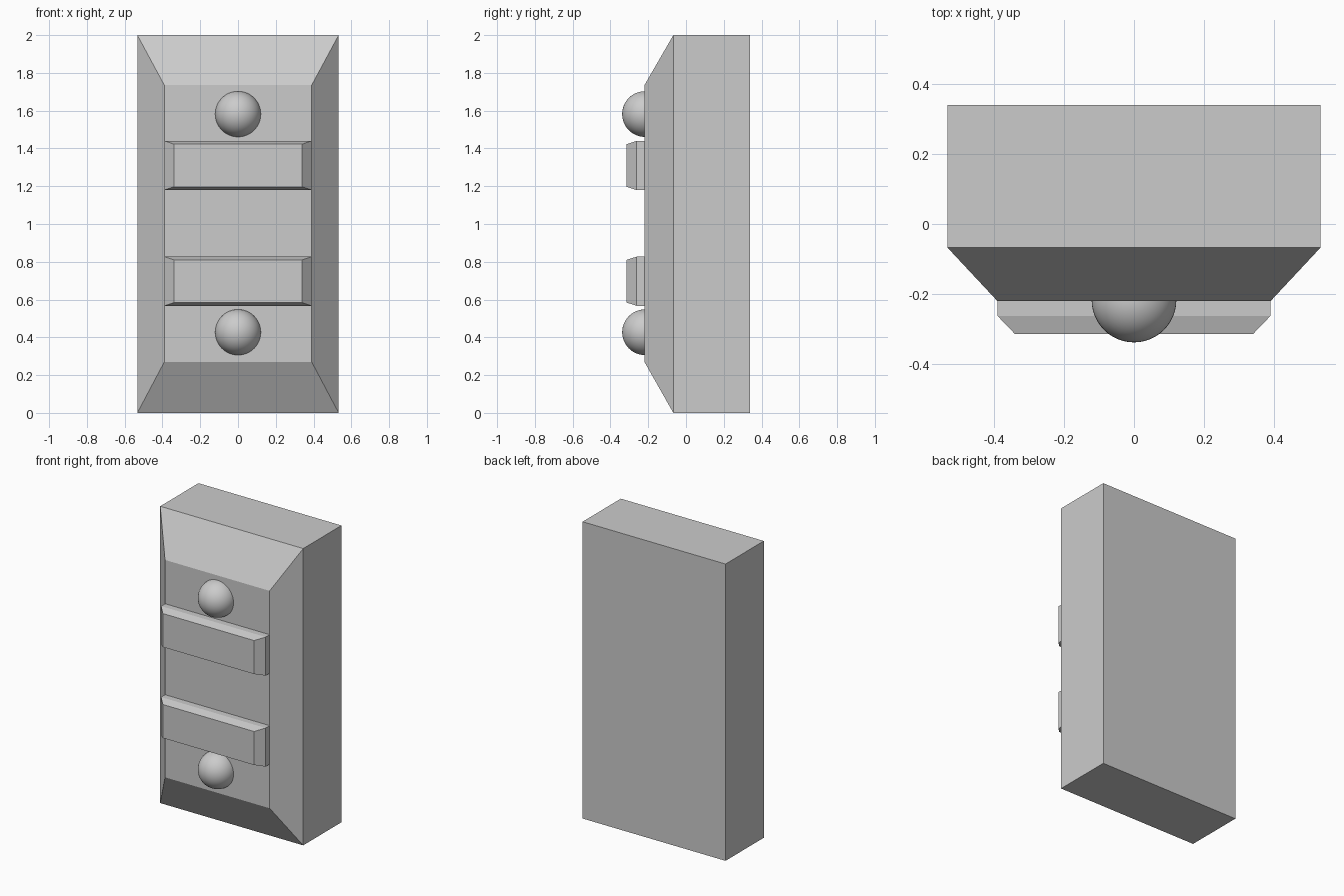
import bpy, bmesh

if "Cube" in bpy.data.objects:
    bpy.data.objects.remove(bpy.data.objects["Cube"])

BODY_FRONT = -0.22          # y of the raised front panel


def chamfered_block(name, sections):
    """Loft rectangles (y, half_width, z_low, z_high), ordered back to front."""
    bm = bmesh.new()
    rings = [[bm.verts.new((x, y, z)) for x, z in
              ((-w, lo), (w, lo), (w, hi), (-w, hi))]
             for y, w, lo, hi in sections]
    for a, b in zip(rings, rings[1:]):
        for i in range(4):
            j = (i + 1) % 4
            bm.faces.new((a[i], a[j], b[j], b[i]))
    bm.faces.new(rings[0])
    bm.faces.new(rings[-1])
    bmesh.ops.recalc_face_normals(bm, faces=bm.faces)
    mesh = bpy.data.meshes.new(name)
    bm.to_mesh(mesh)
    bm.free()
    obj = bpy.data.objects.new(name, mesh)
    bpy.context.collection.objects.link(obj)
    return obj


# Main slab with bevelled front
chamfered_block("body", [(0.34, 0.533, 0, 2),
                         (-0.067, 0.533, 0, 2),
                         (BODY_FRONT, 0.39, 0.27, 1.735)])

for label, bar_z, stud_z in (("lower", 0.697, 0.427), ("upper", 1.31, 1.582)):
    # Raised cross bar with chamfered front edges
    chamfered_block(label + "_bar",
                    [(BODY_FRONT, 0.39, bar_z - 0.13, bar_z + 0.13),
                     (-0.262, 0.39, bar_z - 0.13, bar_z + 0.13),
                     (-0.314, 0.34, bar_z - 0.113, bar_z + 0.113)])
    # Round stud half sunk into the panel
    bpy.ops.mesh.primitive_uv_sphere_add(segments=48, ring_count=24, radius=0.121,
                                         location=(0, -0.217, stud_z))
    bpy.context.object.name = label + "_stud"
    bpy.ops.object.shade_smooth()
